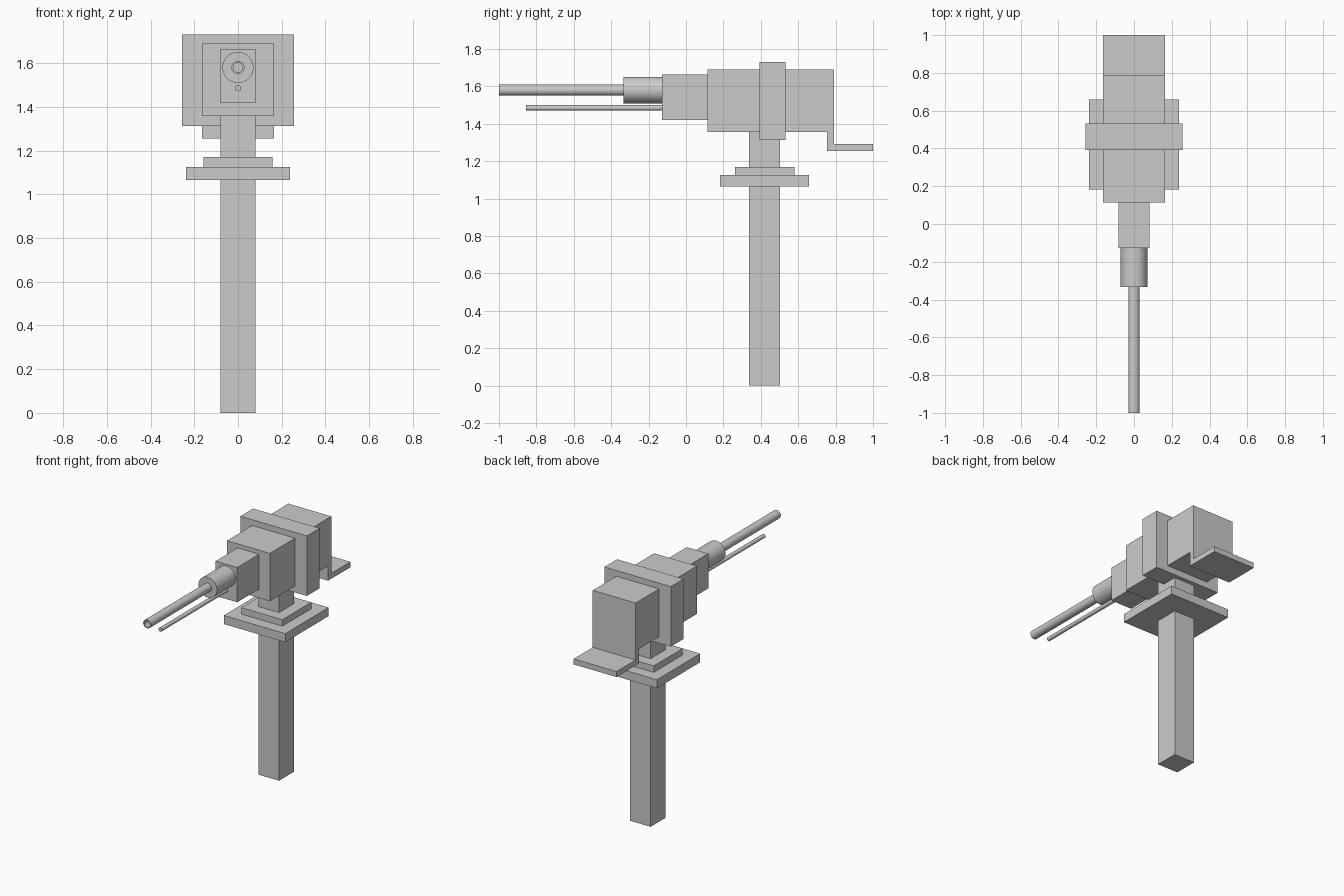
import bpy, bmesh
from math import pi
from mathutils import Matrix

if "Cube" in bpy.data.objects:
    bpy.data.objects.remove(bpy.data.objects["Cube"])


def finish(name, bm, smooth=False):
    bmesh.ops.recalc_face_normals(bm, faces=bm.faces[:])
    mesh = bpy.data.meshes.new(name)
    bm.to_mesh(mesh)
    bm.free()
    ob = bpy.data.objects.new(name, mesh)
    bpy.context.collection.objects.link(ob)
    if smooth:
        bpy.ops.object.select_all(action='DESELECT')
        ob.select_set(True)
        bpy.context.view_layer.objects.active = ob
        bpy.ops.object.shade_smooth_by_angle()
    return ob


def extrude_profile(name, half_width, points):
    """Closed (y, z) side profile extruded symmetrically across x."""
    bm = bmesh.new()
    face = bm.faces.new([bm.verts.new((-half_width, y, z)) for y, z in points])
    new = bmesh.ops.extrude_face_region(bm, geom=[face])["geom"]
    bmesh.ops.translate(bm, vec=(2 * half_width, 0, 0),
                        verts=[v for v in new if isinstance(v, bmesh.types.BMVert)])
    return finish(name, bm)


def box(name, half_width, y0, y1, z0, z1):
    return extrude_profile(name, half_width, [(y0, z0), (y1, z0), (y1, z1), (y0, z1)])


def lathe(name, z, profile, segments=32):
    """Spin a closed (radius, y) profile around a y-parallel axis at height z."""
    bm = bmesh.new()
    verts = [bm.verts.new((r, y, z)) for r, y in profile]
    edges = [bm.edges.new((a, b)) for a, b in zip(verts, verts[1:])]
    bmesh.ops.spin(bm, geom=verts + edges, cent=(0, 0, z), axis=(0, 1, 0),
                   angle=2 * pi, steps=segments)
    bmesh.ops.remove_doubles(bm, verts=bm.verts[:], dist=1e-4)
    return finish(name, bm, True)


# Post and stepped mounting plates
box("support_post", 0.08, 0.337, 0.503, 0, 1.357)
box("lower_plate", 0.237, 0.182, 0.658, 1.065, 1.125)
box("upper_plate", 0.158, 0.262, 0.58, 1.125, 1.17)

# Main housing with its L-shaped rear ledge
extrude_profile("housing_with_rear_ledge", 0.165, [
    (0.115, 1.357), (0.755, 1.357), (0.755, 1.255), (1.0, 1.255),
    (1.0, 1.293), (0.79, 1.293), (0.79, 1.69), (0.115, 1.69)])
box("housing_collar", 0.256, 0.392, 0.532, 1.312, 1.73)
box("front_block", 0.083, -0.127, 0.115, 1.42, 1.662)

# Sleeve, hollow tube and thin lower rod
lathe("sleeve", 1.58, [(0, -0.333), (0.071, -0.333), (0.071, -0.127), (0, -0.127)])
lathe("long_tube", 1.58, [(0, -0.34), (0.022, -0.34), (0.022, -1.0), (0.03, -1.0),
                          (0.03, -0.333)])
lathe("lower_rod", 1.485, [(0, -0.855), (0.014, -0.855), (0.014, -0.127), (0, -0.127)], 24)
